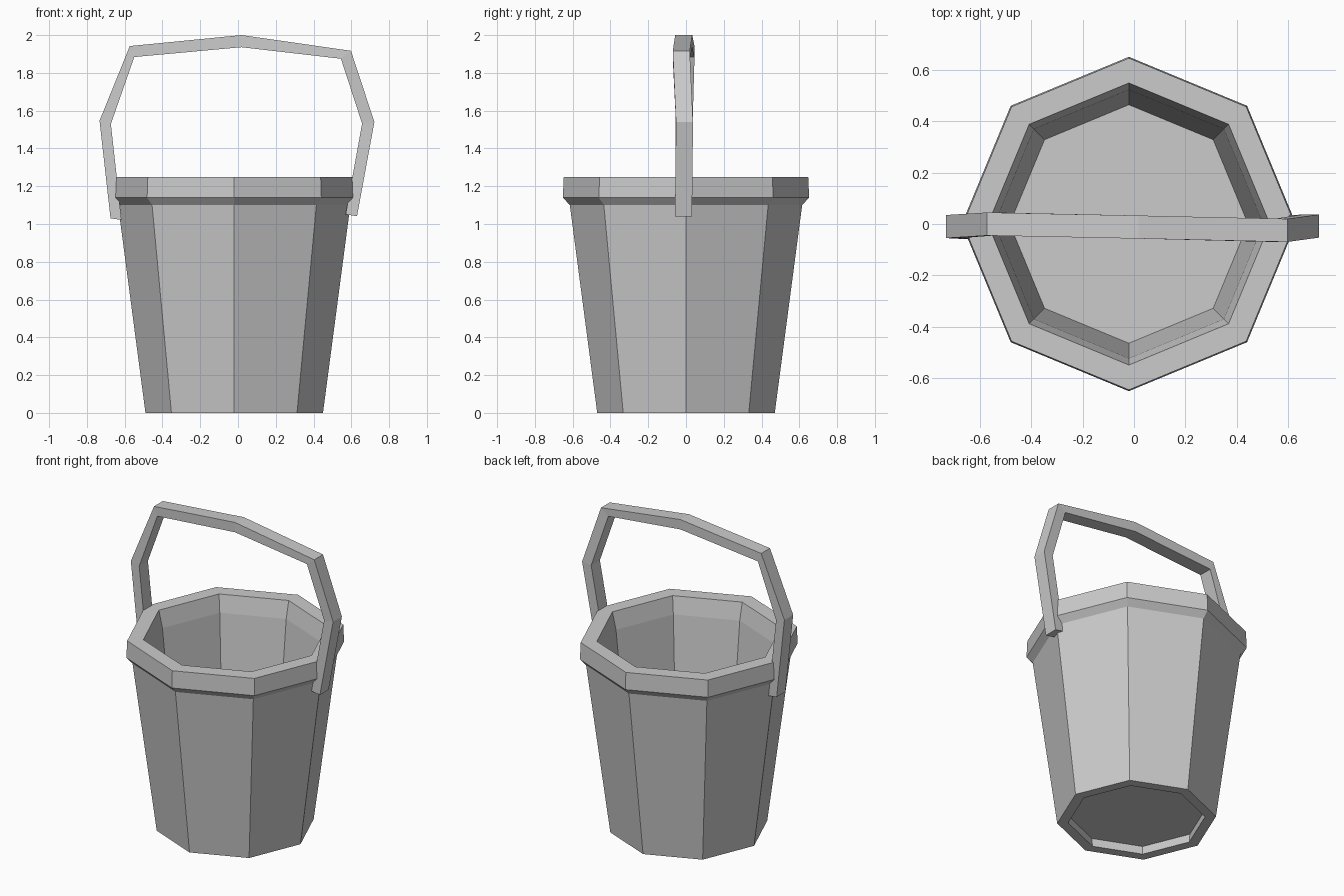
import bpy
import bmesh
from math import cos, sin, pi

if "Cube" in bpy.data.objects:
    bpy.data.objects.remove(bpy.data.objects["Cube"])

SIDES = 8
CENTRE_X = -0.02


def finish(name, bm):
    bmesh.ops.recalc_face_normals(bm, faces=bm.faces[:])
    mesh = bpy.data.meshes.new(name)
    bm.to_mesh(mesh)
    bm.free()
    obj = bpy.data.objects.new(name, mesh)
    bpy.context.collection.objects.link(obj)
    return obj


def bridge(bm, a, b):
    n = len(a)
    for i in range(n):
        j = (i + 1) % n
        bm.faces.new((a[i], a[j], b[j], b[i]))


def turned(name, profile):
    """Eight-sided solid from (radius, height) rings, capped at both ends."""
    bm = bmesh.new()
    rings = []
    for r, z in profile:
        rings.append([bm.verts.new((CENTRE_X + r * cos(2 * pi * i / SIDES),
                                    r * sin(2 * pi * i / SIDES), z))
                      for i in range(SIDES)])
    for a, b in zip(rings, rings[1:]):
        bridge(bm, a, b)
    bm.faces.new(rings[0])
    bm.faces.new(rings[-1])
    return finish(name, bm)


# Bucket: recessed base, tapered wall, flared rim, inner wall, inside floor
turned("bucket", [
    (0.41, 0.055), (0.405, 0.0), (0.47, 0.0),
    (0.615, 1.10), (0.652, 1.14), (0.647, 1.25),
    (0.55, 1.25), (0.524, 1.14), (0.465, 0.57),
])

# Handle: bent bar, each section = outer x, z, inner x, z, y centre
sections = [
    (-0.675, 1.03, -0.617, 1.022, -0.013),
    (-0.733, 1.547, -0.673, 1.53, -0.010),
    (-0.573, 1.942, -0.549, 1.884, 0.000),
    (0.018, 2.0, 0.018, 1.936, -0.012),
    (0.598, 1.917, 0.545, 1.875, -0.025),
    (0.722, 1.54, 0.657, 1.532, -0.008),
    (0.630, 1.041, 0.570, 1.051, -0.013),
]
HALF = 0.045
bm = bmesh.new()
rings = []
for ox, oz, ix, iz, y in sections:
    corners = [(ox, y - HALF, oz), (ox, y + HALF, oz),
               (ix, y + HALF, iz), (ix, y - HALF, iz)]
    rings.append([bm.verts.new(c) for c in corners])
for a, b in zip(rings, rings[1:]):
    bridge(bm, a, b)
bm.faces.new(rings[0])
bm.faces.new(rings[-1])
finish("handle", bm)
